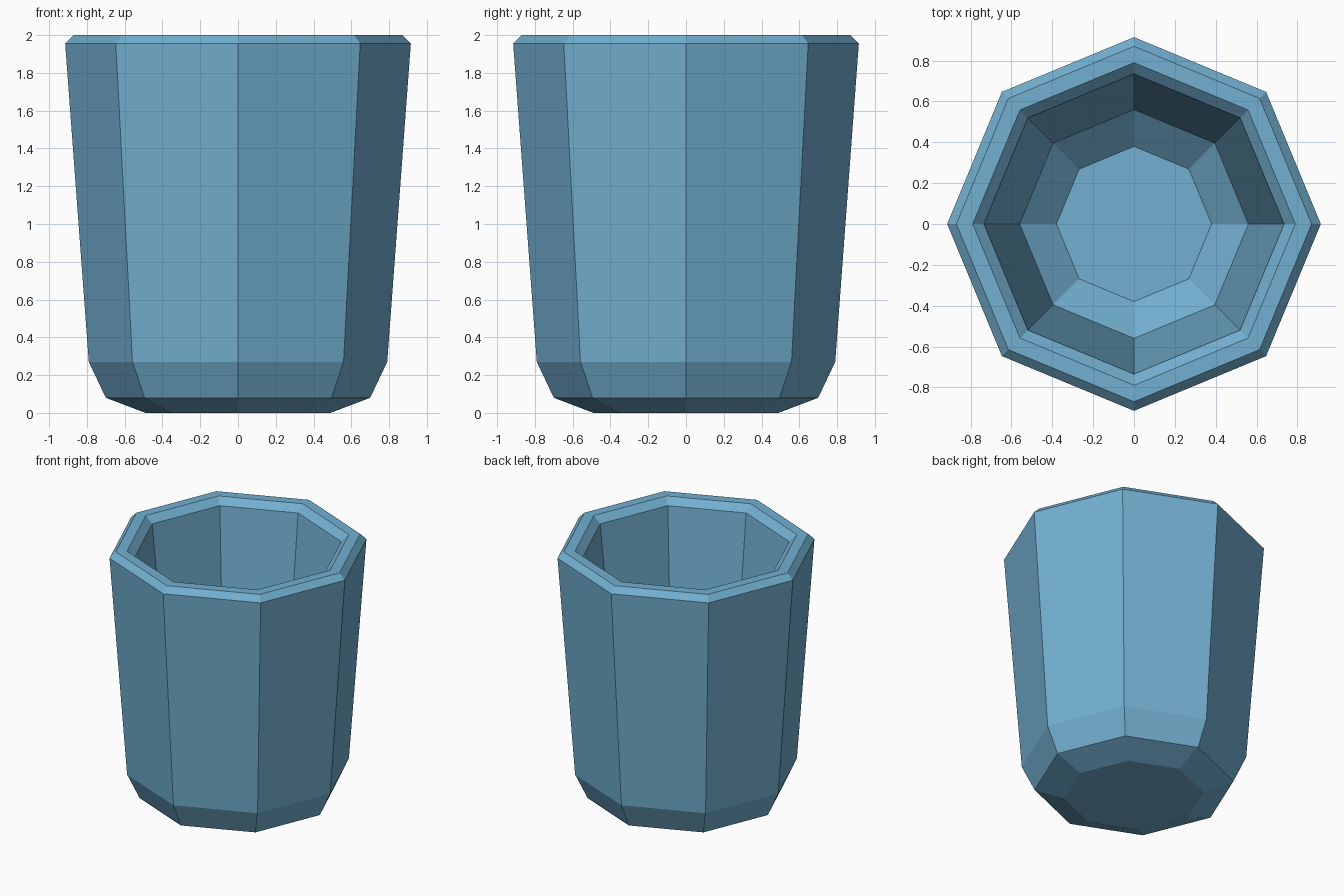
import bpy
import bmesh
from math import tau, sin, cos

SIDES = 8

cube = bpy.data.objects.get("Cube")
if cube:
    bpy.data.objects.remove(cube, do_unlink=True)


def flat_material(name, color):
    mat = bpy.data.materials.new(name)
    mat.use_nodes = True
    mat.diffuse_color = color
    bsdf = mat.node_tree.nodes["Principled BSDF"]
    bsdf.inputs["Base Color"].default_value = color
    bsdf.inputs["Roughness"].default_value = 0.7
    return mat


def faceted_vessel(name, profile, mat):
    """Sweep a (radius, height) profile around z and cap both ends."""
    bm = bmesh.new()
    rings = [[bm.verts.new((r * cos(tau * i / SIDES), r * sin(tau * i / SIDES), z))
              for i in range(SIDES)] for r, z in profile]
    for low, high in zip(rings, rings[1:]):
        for i in range(SIDES):
            j = (i + 1) % SIDES
            bm.faces.new((low[i], low[j], high[j], high[i]))
    bm.faces.new(reversed(rings[0]))
    bm.faces.new(rings[-1])
    bmesh.ops.recalc_face_normals(bm, faces=bm.faces)
    mesh = bpy.data.meshes.new(name)
    bm.to_mesh(mesh)
    bm.free()
    mesh.materials.append(mat)
    obj = bpy.data.objects.new(name, mesh)
    bpy.context.collection.objects.link(obj)
    return obj


# Outside from the base up, over the bevelled rim, down inside to the floor
outside = [(0.49, 0), (0.70, 0.08), (0.79, 0.27), (0.915, 1.955), (0.87, 2)]
inside = [(0.79, 2), (0.735, 1.95), (0.56, 0.27), (0.38, 0.12)]

blue = flat_material("soft blue", (0.171, 0.434, 0.638, 1))
faceted_vessel("cup", outside + inside, blue)
